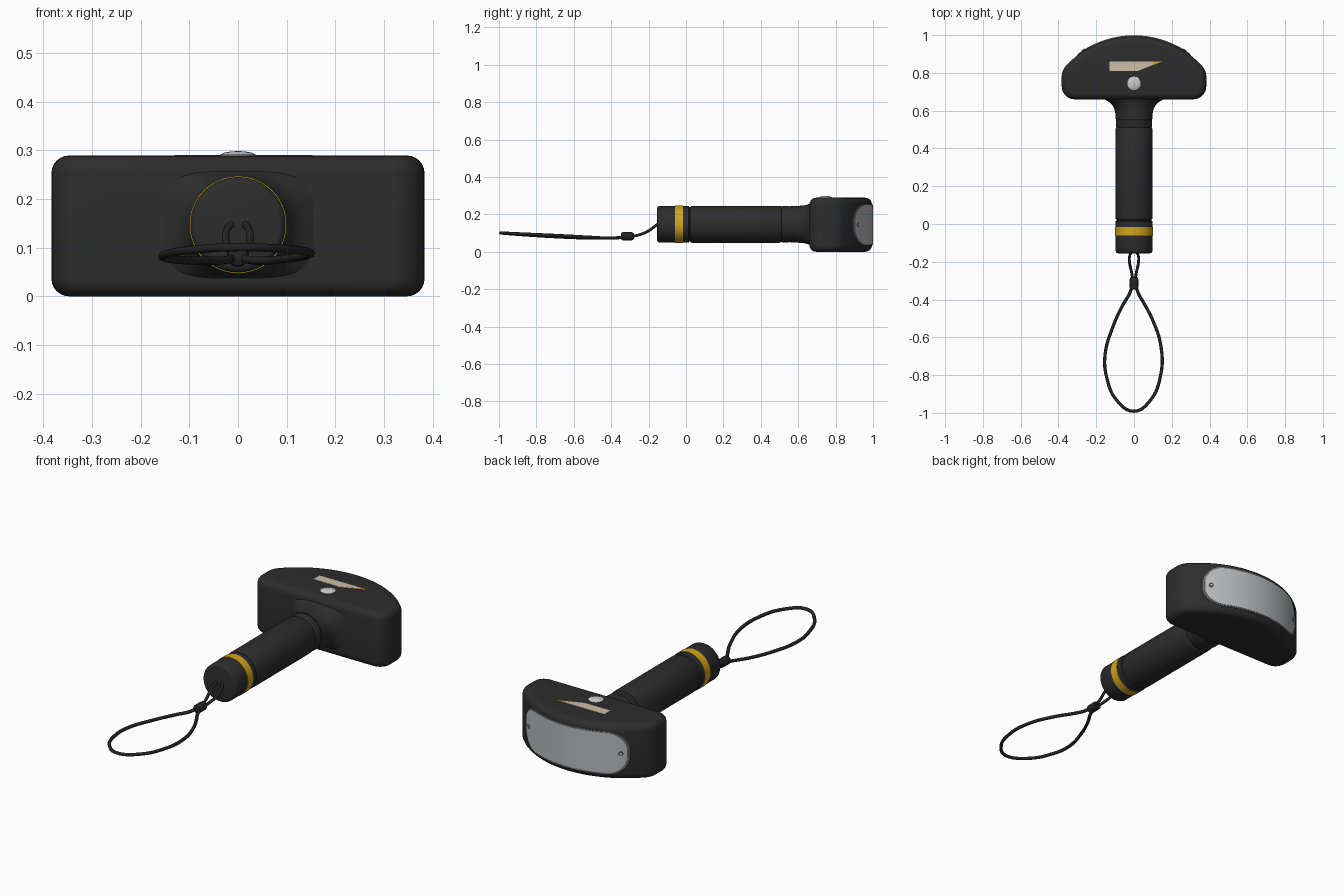
import bpy, bmesh, math
from math import sin, cos, pi, sqrt, atan2, radians
from mathutils import Vector

if "Cube" in bpy.data.objects:
    bpy.data.objects.remove(bpy.data.objects["Cube"])


def material(name, rgb):
    m = bpy.data.materials.new(name)
    m.diffuse_color = (*rgb, 1)
    m.use_nodes = True
    m.node_tree.nodes["Principled BSDF"].inputs["Base Color"].default_value = m.diffuse_color
    return m


BLACK = material("matte black", (0.026, 0.026, 0.026))
CORD = material("cord black", (0.018, 0.018, 0.019))
YELLOW = material("yellow", (0.65, 0.38, 0.012))
GREY = material("lens grey", (0.48, 0.49, 0.50))
SILVER = material("button silver", (0.60, 0.61, 0.62))
RIM = material("rim grey", (0.16, 0.16, 0.165))
BEIGE = material("beige", (0.62, 0.52, 0.38))


def loft(name, rings, mat, angle=35):
    """Skin a stack of equal-length rings and cap both ends."""
    bm = bmesh.new()
    vs = [[bm.verts.new(p) for p in ring] for ring in rings]
    n = len(vs[0])
    for a, b in zip(vs, vs[1:]):
        for i in range(n):
            j = (i + 1) % n
            bm.faces.new((a[i], a[j], b[j], b[i]))
    bm.faces.new(vs[0])
    bm.faces.new(vs[-1])
    bmesh.ops.recalc_face_normals(bm, faces=bm.faces)
    me = bpy.data.meshes.new(name)
    bm.to_mesh(me)
    bm.free()
    me.materials.append(mat)
    me.shade_smooth()
    me.set_sharp_from_angle(angle=radians(angle))
    ob = bpy.data.objects.new(name, me)
    bpy.context.collection.objects.link(ob)
    return ob


def lathe(name, profile, mat, origin, axis, n=48):
    """Revolve (distance, radius) pairs about an axis."""
    q = Vector((0, 0, 1)).rotation_difference(Vector(axis))
    o = Vector(origin)
    rings = [[o + q @ Vector((r * cos(2 * pi * i / n), r * sin(2 * pi * i / n), d))
              for i in range(n)] for d, r in profile]
    return loft(name, rings, mat)


ZC = 0.147          # handle axis height
AY, AR = 0.5, 0.494  # centre and radius of the curved head face
HW, HT = 0.383, 0.289

# Head: half outline as (x, y, normal angle), mirrored, then stacked with rounded edges
fr = 0.09
fx = HW - fr
fy = AY + sqrt((AR - fr) ** 2 - fx ** 2)
fa = atan2(fy - AY, fx)
half = []


def arc(cx, cy, r, a0, a1, n):
    for i in range(n + 1):
        a = a0 + (a1 - a0) * i / n
        half.append((cx + r * cos(a), cy + r * sin(a), a))


arc(HW - 0.07, 0.73, 0.07, -pi / 2, 0, 8)
arc(fx, fy, fr, 0, fa, 6)
half.pop()
arc(0, AY, AR, fa, pi / 2, 14)
outline = half + [(-x, y, pi - a) for x, y, a in reversed(half[:-1])]
EDGE = 0.036
levels = []
for k in range(7):
    t = k / 6 * pi / 2
    levels.append((EDGE * (1 - sin(t)), EDGE * (1 - cos(t))))
levels += [(d, HT - z) for d, z in reversed(levels)]
loft("head", [[(x - d * cos(a), y - d * sin(a), z) for x, y, a in outline]
              for d, z in levels], BLACK)

# Neck flaring from round to a rounded rectangle
neck = []
for y, a, b, e in [(0.555, .098, .098, 2), (0.585, .099, .098, 2), (0.61, .104, .099, 2.1),
                   (0.63, .115, .101, 2.4), (0.645, .130, .104, 2.9),
                   (0.655, .147, .108, 3.5), (0.668, .167, .112, 4.2)]:
    ring = []
    for i in range(56):
        c, s = cos(2 * pi * i / 56), sin(2 * pi * i / 56)
        ring.append((a * math.copysign(abs(c) ** (2 / e), c), y,
                     ZC + b * math.copysign(abs(s) ** (2 / e), s)))
    neck.append(ring)
loft("neck", neck, BLACK)

# Handle pieces along y
H = ((0, 0, ZC), (0, 1, 0))
lathe("collar", [(0.51, .094), (0.514, .0965), (0.55, .0965), (0.552, .094), (0.56, .094)], BLACK, *H)
lathe("grip", [(0.016, .093), (0.022, .093), (0.026, .097), (0.032, .099), (0.499, .099),
               (0.506, .097), (0.510, .093), (0.516, .093)], BLACK, *H)
lathe("grip_ring", [(-0.02, .098), (0.014, .098), (0.017, .095), (0.018, .09)], BLACK, *H)
lathe("yellow_band", [(-0.06, .1), (-0.016, .1)], YELLOW, *H)
lathe("end_cap", [(-0.155, .084), (-0.1535, .090), (-0.149, .095), (-0.143, .098), (-0.058, .098)],
      BLACK, *H)


# Curved panels wrapped onto the head face
def panel(name, hx, hz, r, off, mat, n=64):
    top, bottom = [], []
    for i in range(n + 1):
        x = -hx * cos(pi * i / n)            # denser towards the rounded ends
        over = max(0, abs(x) - (hx - r))
        h = max(hz - r + sqrt(max(0, r * r - over * over)), 0.001)
        top.append((x, h))
        bottom.append((x, -h))

    def row(pts, rad):
        # slide along the arc, keeping x as the horizontal position
        return [(x, AY + sqrt(rad ** 2 - x * x), HT / 2 + z) for x, z in pts]
    rings = [row(top, AR - .01), row(top, AR + off), row(bottom, AR + off), row(bottom, AR - .01)]
    # one cross-section loop per x position
    return loft(name, [list(c) for c in zip(*rings)], mat)


panel("lens_rim", 0.302, 0.112, 0.095, 0.003, RIM)
panel("lens", 0.294, 0.105, 0.088, 0.005, GREY)

# Lens screws
for side, label in ((-1, "left"), (1, "right")):
    a = atan2(sqrt(AR ** 2 - 0.265 ** 2), 0.265 * side)
    d = (cos(a), sin(a), 0)
    base = (AR * d[0], AY + AR * d[1], HT / 2)
    lathe("lens_screw_" + label, [(0, .011), (.006, .011), (.0075, .009)], RIM, base, d, 16)
    lathe("screw_socket_" + label, [(.006, .006), (.0082, .006)], GREY, base, d, 6)

# Domed power button
lathe("button", [(-.01, .037), (.002, .036), (.006, .028), (.008, .018), (.009, .006)],
      SILVER, (0, 0.745, HT), (0, 0, 1), 20)


# Wedge stripe on the head top
def plate(name, pts, mat):
    loft(name, [[(x, y, z) for x, y in pts] for z in (HT - .002, HT + .0015)], mat)


plate("stripe", [(-.13, .81), (.02, .81), (.10, .842), (.10, .861), (-.13, .861)], BEIGE)
plate("stripe_tip", [(.10, .842), (.153, .861), (.10, .861)], YELLOW)


# Wrist cord, drawn as smooth tubes
def tube(name, pts, r, cyclic=False):
    cu = bpy.data.curves.new(name, 'CURVE')
    cu.dimensions = '3D'
    cu.bevel_depth, cu.bevel_resolution, cu.resolution_u = r, 2, 8
    cu.use_fill_caps = True
    sp = cu.splines.new('BEZIER')
    sp.bezier_points.add(len(pts) - 1)
    for b, p in zip(sp.bezier_points, pts):
        b.co = p
        b.handle_left_type = b.handle_right_type = 'AUTO'
    sp.use_cyclic_u = cyclic
    cu.materials.append(CORD)
    ob = bpy.data.objects.new(name, cu)
    bpy.context.collection.objects.link(ob)
    bpy.ops.object.select_all(action='DESELECT')
    ob.select_set(True)
    bpy.context.view_layer.objects.active = ob
    bpy.ops.object.convert(target='MESH')
    ob.data.shade_smooth()


tube("wrist_loop", [(-.006, -.31, .082), (-.022, -.365, .075), (-.06, -.43, .073),
                    (-.11, -.54, .074), (-.153, -.69, .080), (-.145, -.81, .087),
                    (-.09, -.935, .096), (0, -.991, .101), (.085, -.935, .098),
                    (.141, -.80, .092), (.143, -.65, .085), (.095, -.50, .077),
                    (.05, -.415, .073), (.022, -.365, .075), (.006, -.31, .082)], .0085)
for side, label in ((-1, "left"), (1, "right")):
    tube("cord_strand_" + label, [(side * .006, -.30, .082), (side * .012, -.26, .088),
                                  (side * .024, -.20, .112), (side * .022, -.165, .138),
                                  (side * .012, -.148, .150)], .0075)

# Cord stopper bead
lathe("cord_bead", [(-.034, .014), (-.03, .020), (-.022, .0225), (.022, .0225), (.03, .020),
                    (.034, .014)], CORD, (0, -.313, .083), (0, 1, 0), 20)
